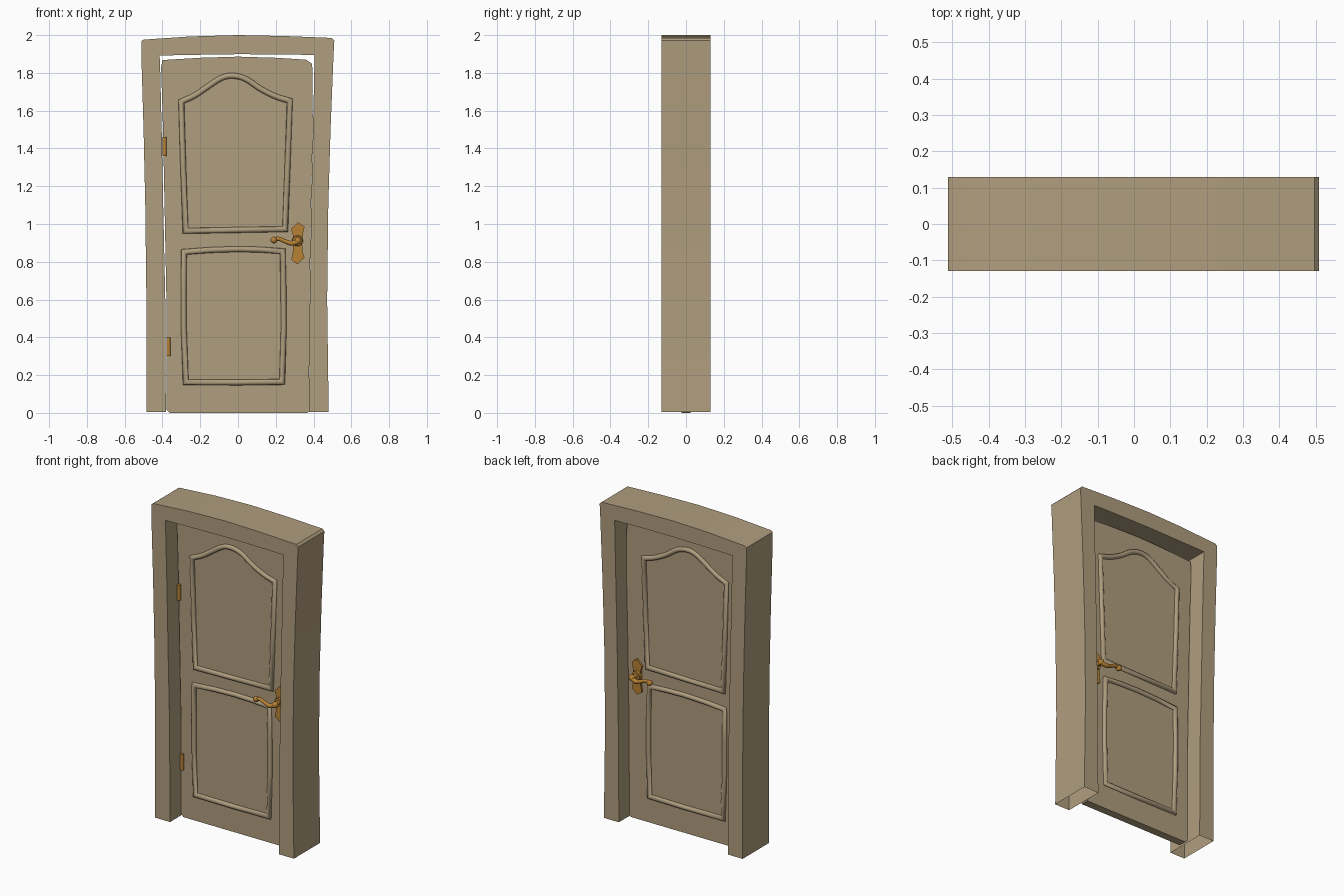
import bpy, bmesh, math
from mathutils import Matrix, Vector

if "Cube" in bpy.data.objects:
    bpy.data.objects.remove(bpy.data.objects["Cube"])


def material(name, rgb):
    m = bpy.data.materials.new(name)
    m.diffuse_color = (*rgb, 1.0)
    m.use_nodes = True
    m.node_tree.nodes["Principled BSDF"].inputs["Base Color"].default_value = m.diffuse_color
    return m


WOOD = material("tan wood", (0.434, 0.342, 0.212))
BRASS = material("aged brass", (0.47, 0.22, 0.035))
DOOR_Y = 0.025   # half thickness of the door leaf
FRAME_Y = 0.13   # half depth of the frame


def finish(name, bm, mat, mirror=False, angle=35):
    bmesh.ops.recalc_face_normals(bm, faces=bm.faces)
    me = bpy.data.meshes.new(name)
    bm.to_mesh(me)
    bm.free()
    me.materials.append(mat)
    ob = bpy.data.objects.new(name, me)
    bpy.context.collection.objects.link(ob)
    if mirror:  # same part on the back of the door
        mod = ob.modifiers.new("Back copy", 'MIRROR')
        mod.use_axis = (False, True, False)
    bpy.ops.object.select_all(action='DESELECT')
    ob.select_set(True)
    bpy.context.view_layer.objects.active = ob
    bpy.ops.object.shade_smooth_by_angle(angle=math.radians(angle))
    return ob


def add_plate(bm, outline, y0, y1):
    """Prism from an (x, z) outline between two y planes."""
    a = [bm.verts.new((x, y0, z)) for x, z in outline]
    b = [bm.verts.new((x, y1, z)) for x, z in outline]
    n = len(a)
    bm.faces.new(a)
    bm.faces.new(b[::-1])
    for i in range(n):
        j = (i + 1) % n
        bm.faces.new((a[i], a[j], b[j], b[i]))


def add_tube(bm, path, radii, cyclic=False, sides=10):
    """Round tube along a path, with mitred corners."""
    pts = [Vector(p) for p in path]
    n = len(pts)
    rings = []
    for i, p in enumerate(pts):
        prev = pts[i - 1] if cyclic or i else p
        nxt = pts[(i + 1) % n] if cyclic or i < n - 1 else p
        d0, d1 = (p - prev).normalized(), (nxt - p).normalized()
        t = (d0 + d1).normalized()
        up = Vector((0, 0, 1)) if abs(t.y) > 0.8 else Vector((0, 1, 0))
        side = t.cross(up).normalized()
        up = side.cross(t)
        mitre = 1 / max(0.6, t.dot(d1 if d1.length else d0))
        ring = []
        for k in range(sides):
            a = 2 * math.pi * k / sides
            ring.append(bm.verts.new(p + radii[i] * (side * math.cos(a) * mitre + up * math.sin(a))))
        rings.append(ring)
    for i in range(n if cyclic else n - 1):
        r, s = rings[i], rings[(i + 1) % n]
        for k in range(sides):
            m = (k + 1) % sides
            bm.faces.new((r[k], r[m], s[m], s[k]))
    if not cyclic:
        bm.faces.new(rings[0])
        bm.faces.new(rings[-1])


def smooth_path(points, steps=5):
    """Catmull-Rom interpolation through the points."""
    p = [Vector(q) for q in points]
    p = [2 * p[0] - p[1]] + p + [2 * p[-1] - p[-2]]
    out = []
    for i in range(1, len(p) - 2):
        a, b, c, d = p[i - 1:i + 3]
        for s in range(steps):
            t = s / steps
            out.append(0.5 * (2 * b + (c - a) * t + (2 * a - 5 * b + 4 * c - d) * t * t
                              + (3 * b - a - 3 * c + d) * t ** 3))
    return out + [p[-2]]


# Frame: flared arch, hollow and open under the legs
outer = [(-0.485, 0.004), (-0.485, 0.6), (-0.491, 1.1), (-0.500, 1.5), (-0.512, 1.9),
         (-0.512, 1.967), (-0.500, 1.976), (-0.25, 1.993), (0, 2.0), (0.25, 1.995),
         (0.497, 1.985), (0.510, 1.972), (0.506, 1.9), (0.490, 1.5), (0.478, 1.1),
         (0.472, 0.6), (0.480, 0.004)]
inner = [(-0.382, 0.004), (-0.385, 0.6), (-0.396, 1.1), (-0.404, 1.5), (-0.412, 1.82),
         (-0.414, 1.87), (-0.415, 1.892), (-0.2, 1.896), (0, 1.899), (0.2, 1.898),
         (0.405, 1.895), (0.405, 1.87), (0.404, 1.82), (0.397, 1.5), (0.388, 1.1),
         (0.380, 0.6), (0.376, 0.004)]
bm = bmesh.new()
loops = [[bm.verts.new((x, y, z)) for x, z in line]
         for line, y in ((outer, -FRAME_Y), (outer, FRAME_Y), (inner, FRAME_Y), (inner, -FRAME_Y))]
for k in range(4):
    a, b = loops[k], loops[(k + 1) % 4]
    for i in range(len(a) - 1):
        bm.faces.new((a[i], a[i + 1], b[i + 1], b[i]))
finish("door_frame", bm, WOOD)

# Door leaf
leaf = [(-0.362, 0), (-0.378, 0.015), (-0.379, 0.6), (-0.389, 1.1), (-0.397, 1.5),
        (-0.407, 1.83), (-0.400, 1.868), (-0.2, 1.880), (0, 1.886), (0.2, 1.880),
        (0.36, 1.870), (0.392, 1.848), (0.395, 1.8), (0.396, 1.5), (0.387, 1.1),
        (0.379, 0.6), (0.376, 0.01), (0.366, 0)]
bm = bmesh.new()
add_plate(bm, leaf, -DOOR_Y, DOOR_Y)
finish("door_leaf", bm, WOOD)

# Raised mouldings around the two panels, on both faces
arch = smooth_path([(-0.30, -DOOR_Y, 1.648), (-0.23, -DOOR_Y, 1.680), (-0.16, -DOOR_Y, 1.727),
                    (-0.09, -DOOR_Y, 1.772), (-0.03, -DOOR_Y, 1.785), (0.04, -DOOR_Y, 1.768),
                    (0.12, -DOOR_Y, 1.715), (0.20, -DOOR_Y, 1.675), (0.274, -DOOR_Y, 1.652)], 4)
upper = arch + [(0.262, -DOOR_Y, 1.30), (0.250, -DOOR_Y, 0.973),
                (-0.02, -DOOR_Y, 0.968), (-0.278, -DOOR_Y, 0.964), (-0.290, -DOOR_Y, 1.30)]
lower = [(x, -DOOR_Y, z) for x, z in
         [(-0.286, 0.852), (-0.15, 0.862), (0, 0.867), (0.12, 0.864), (0.236, 0.856),
          (0.241, 0.65), (0.242, 0.45), (0.234, 0.164), (0, 0.161), (-0.277, 0.163),
          (-0.287, 0.45), (-0.288, 0.65)]]
for name, path in (("upper_panel_moulding", upper), ("lower_panel_moulding", lower)):
    bm = bmesh.new()
    add_tube(bm, path, [0.015] * len(path), cyclic=True)
    finish(name, bm, WOOD, mirror=True, angle=50)

# Handle back plate
plate = [(0.280, 0.975), (0.296, 0.988), (0.318, 1.010), (0.352, 0.985), (0.345, 0.955),
         (0.339, 0.90), (0.343, 0.85), (0.352, 0.822), (0.314, 0.787), (0.282, 0.810),
         (0.290, 0.85), (0.290, 0.945)]
bm = bmesh.new()
add_plate(bm, plate, -DOOR_Y - 0.012, -DOOR_Y + 0.005)
finish("handle_plate", bm, BRASS, mirror=True)

# Handle lever: rose, stem, wavy grip and rounded tip
bm = bmesh.new()
add_tube(bm, [(0.315, -0.03, 0.911), (0.315, -0.05, 0.911)], [0.029, 0.026], sides=20)
add_tube(bm, [(0.315, -0.045, 0.911), (0.315, -0.085, 0.911)], [0.014, 0.014], sides=14)
grip = smooth_path([(0.322, -0.085, 0.910), (0.285, -0.090, 0.898), (0.250, -0.090, 0.908),
                    (0.215, -0.090, 0.922), (0.190, -0.090, 0.916)], 4)
add_tube(bm, grip, [0.015 - 0.004 * min(1, i / 8) for i in range(len(grip))], sides=12)
for loc, r in (((0.190, -0.090, 0.915), 0.018), ((0.317, -0.084, 0.911), 0.019)):
    bmesh.ops.create_uvsphere(bm, u_segments=14, v_segments=8, radius=r,
                              matrix=Matrix.Translation(loc))
finish("handle_lever", bm, BRASS, mirror=True, angle=40)

# Hinges on the front left edge
for name, x, z in (("upper_hinge", -0.389, 1.41), ("lower_hinge", -0.368, 0.35)):
    bm = bmesh.new()
    bmesh.ops.create_cone(bm, cap_ends=True, segments=14, radius1=0.011, radius2=0.011,
                          depth=0.1, matrix=Matrix.Translation((x, -DOOR_Y - 0.006, z)))
    finish(name, bm, BRASS)
